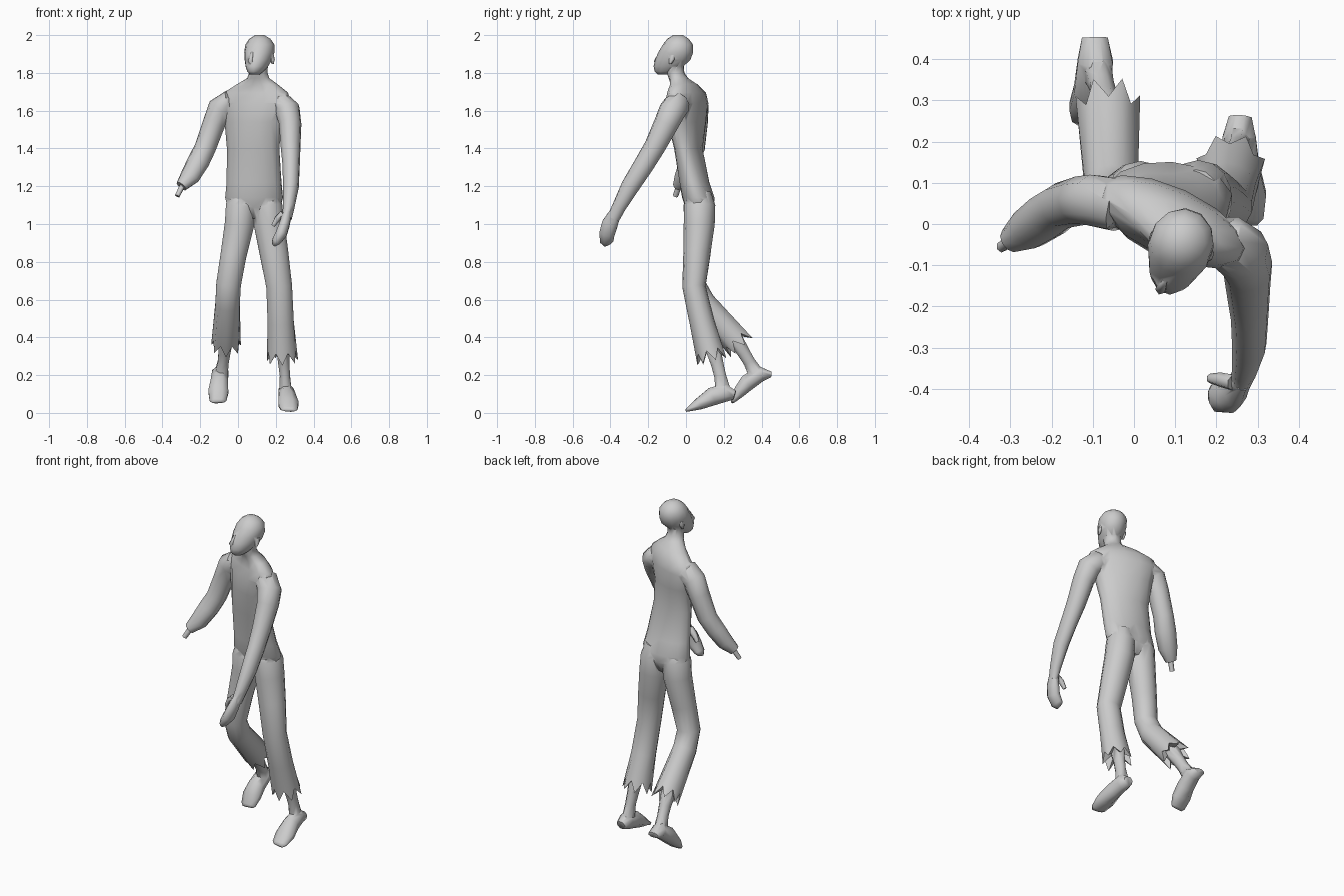
import bpy, bmesh
from math import sin, cos, pi, radians
from mathutils import Vector


def shade(ob):
    bpy.ops.object.select_all(action='DESELECT')
    ob.select_set(True)
    bpy.context.view_layer.objects.active = ob
    bpy.ops.object.shade_smooth_by_angle(angle=radians(70))


def loft(name, stations, n=10, yaw=0, flat=False, jag=0):
    """Skin rings (x, y, z, half width, half depth[, yaw]) along a path; jag makes a torn, hollow end."""
    bm = bmesh.new()
    cs = [Vector(s[:3]) for s in stations]
    rings = []
    for i, s in enumerate(stations):
        t = cs[min(i + 1, len(cs) - 1)] - cs[max(i - 1, 0)]
        t = Vector((0, 0, 1)) if flat else t.normalized()
        a = radians(s[5] if len(s) > 5 else yaw)
        side = Vector((cos(a), sin(a), 0))
        side = (side - t * side.dot(t)).normalized()
        deep = t.cross(side)
        ring = []
        for k in range(n):
            u = 2 * pi * (k + 0.5) / n
            r = side * cos(u) * s[3] + deep * sin(u) * s[4]
            p = cs[i] + r
            if jag and i == len(cs) - 1:
                p += (t * jag + r * 0.15) if k % 2 else -t * jag * 0.2
            ring.append(bm.verts.new(p))
        rings.append(ring)
    for a, b in zip(rings, rings[1:]):
        for k in range(n):
            bm.faces.new((a[k], a[(k + 1) % n], b[(k + 1) % n], b[k]))
    bm.faces.new(rings[0])
    if jag:
        tip = bm.verts.new(cs[-1] - t * 0.04)
        for k in range(n):
            bm.faces.new((rings[-1][k], rings[-1][(k + 1) % n], tip))
    else:
        bm.faces.new(rings[-1])
    bmesh.ops.recalc_face_normals(bm, faces=bm.faces)
    me = bpy.data.meshes.new(name)
    bm.to_mesh(me)
    bm.free()
    ob = bpy.data.objects.new(name, me)
    bpy.context.collection.objects.link(ob)
    shade(ob)
    return ob


def fuse(base, parts):
    """Union the parts into the base so no inner surfaces remain."""
    bpy.context.view_layer.objects.active = base
    for p in parts:
        m = base.modifiers.new("union", 'BOOLEAN')
        m.operation, m.solver, m.object = 'UNION', 'EXACT', p
        bpy.ops.object.select_all(action='DESELECT')
        base.select_set(True)
        bpy.context.view_layer.objects.active = base
        bpy.ops.object.modifier_apply(modifier=m.name)
        bpy.data.objects.remove(p)
    shade(base)


# twisted torso running up into the neck
torso = loft("body", [
    (.085, .075, 1.03, .10, .05, 0),
    (.085, .072, 1.09, .143, .076, -3),
    (.085, .065, 1.14, .156, .086, -4),
    (.085, .045, 1.22, .148, .078, -8),
    (.08, .012, 1.40, .143, .068, -15),
    (.08, .005, 1.54, .162, .085, -25),
    (.09, .005, 1.64, .20, .084, -25),
    (.095, .003, 1.695, .185, .074, -25),
    (.102, -.012, 1.74, .115, .06, -25),
    (.107, -.04, 1.772, .06, .05, -22),
    (.108, -.055, 1.80, .049, .046, -20),
    (.11, -.06, 1.87, .05, .046, -20)], n=14, flat=True)

# head, turned aside with the chin raised
head = loft("head", [
    (.088, -.118, 1.792, .026, .033),
    (.092, -.108, 1.808, .042, .06),
    (.10, -.092, 1.835, .058, .082),
    (.108, -.070, 1.87, .071, .096),
    (.113, -.054, 1.91, .079, .094),
    (.116, -.043, 1.95, .077, .08),
    (.116, -.042, 1.98, .056, .058),
    (.115, -.042, 2.0, .024, .026)], n=12, yaw=-20, flat=True)
nose = loft("nose", [(.076, -.135, 1.91, .006, .008), (.066, -.155, 1.862, .014, .017),
                     (.069, -.15, 1.848, .012, .012)], n=6, yaw=-20, flat=True)
ears = [loft("ear", [(x, y - .008, 1.848, .006, .008), (x, y, 1.872, .011, .016),
                     (x, y + .004, 1.895, .006, .012)], n=6, yaw=-20, flat=True)
        for x, y in ((.048, -.03), (.183, -.075))]

# whole arm reaching forward, with hand and thumb
left_arm = loft("left_arm", [
    (.17, -.03, 1.64, .045, .055),
    (.225, -.045, 1.636, .065, .07),
    (.263, -.072, 1.60, .068, .072),
    (.276, -.105, 1.53, .06, .066),
    (.278, -.165, 1.41, .053, .057),
    (.281, -.225, 1.31, .046, .054),
    (.28, -.295, 1.20, .042, .049),
    (.268, -.355, 1.09, .031, .037),
    (.26, -.385, 1.03, .024, .034)], yaw=-10)
hand = loft("left_hand", [
    (.262, -.375, 1.06, .024, .033),
    (.247, -.403, 1.0, .029, .046),
    (.230, -.418, .95, .032, .044),
    (.203, -.42, .91, .026, .038),
    (.19, -.412, .895, .014, .026)], n=8)
thumb = loft("left_thumb", [(.24, -.385, 1.055, .02, .02), (.21, -.378, 1.03, .018, .018),
                            (.185, -.375, .99, .011, .012)], n=6)

# severed arm with bone stub
right_arm = loft("right_arm", [
    (.01, .03, 1.64, .045, .05),
    (-.045, .047, 1.645, .064, .066),
    (-.095, .057, 1.61, .068, .064),
    (-.128, .057, 1.53, .06, .06),
    (-.175, .045, 1.40, .057, .056),
    (-.21, .02, 1.33, .06, .055),
    (-.255, -.012, 1.25, .054, .048),
    (-.30, -.04, 1.20, .032, .03)], yaw=-20)
bone = loft("arm_bone", [(-.285, -.03, 1.22, .016, .016), (-.322, -.056, 1.148, .014, .014)], n=6)

# trouser legs with torn cuffs
left_leg = loft("left_trouser", [
    (.150, .072, 1.17, .055, .06),
    (.156, .072, 1.10, .080, .083),
    (.165, .07, 1.0, .083, .082),
    (.19, .058, .85, .078, .072),
    (.218, .042, .67, .07, .062),
    (.226, .085, .48, .071, .066),
    (.233, .128, .32, .074, .072)], n=14, jag=.05)
right_leg = loft("right_trouser", [
    (.024, .068, 1.17, .055, .06),
    (.016, .07, 1.10, .082, .083),
    (.008, .07, 1.0, .080, .08),
    (-.025, .058, .83, .07, .07),
    (-.05, .045, .68, .067, .062),
    (-.055, .09, .58, .066, .068),
    (-.062, .265, .385, .07, .07)], n=14, jag=.05)

# bare shins and feet
shins = [loft("left_shin", [(.233, .12, .42, .045, .05), (.243, .165, .26, .032, .036),
                            (.248, .18, .2, .029, .034), (.252, .2, .1, .036, .045)], n=8),
         loft("right_shin", [(-.06, .23, .44, .045, .05), (-.072, .305, .32, .034, .036),
                             (-.078, .335, .27, .031, .034), (-.09, .375, .2, .038, .045)], n=8)]
feet = [loft("left_foot", [
    (.258, .258, .094, .03, .026), (.255, .21, .107, .044, .052),
    (.26, .14, .087, .047, .052), (.267, .07, .048, .058, .034),
    (.27, .015, .02, .048, .014), (.268, .002, .013, .034, .008)], n=8),
    loft("right_foot", [
        (-.095, .452, .203, .034, .016), (-.094, .395, .209, .046, .046),
        (-.099, .325, .16, .05, .047), (-.104, .283, .112, .057, .035),
        (-.106, .252, .066, .048, .014), (-.105, .243, .056, .034, .008)], n=8)]

# one continuous skin
fuse(torso, [head, nose, *ears, left_arm, hand, thumb, right_arm, bone,
             left_leg, right_leg, *shins, *feet])
